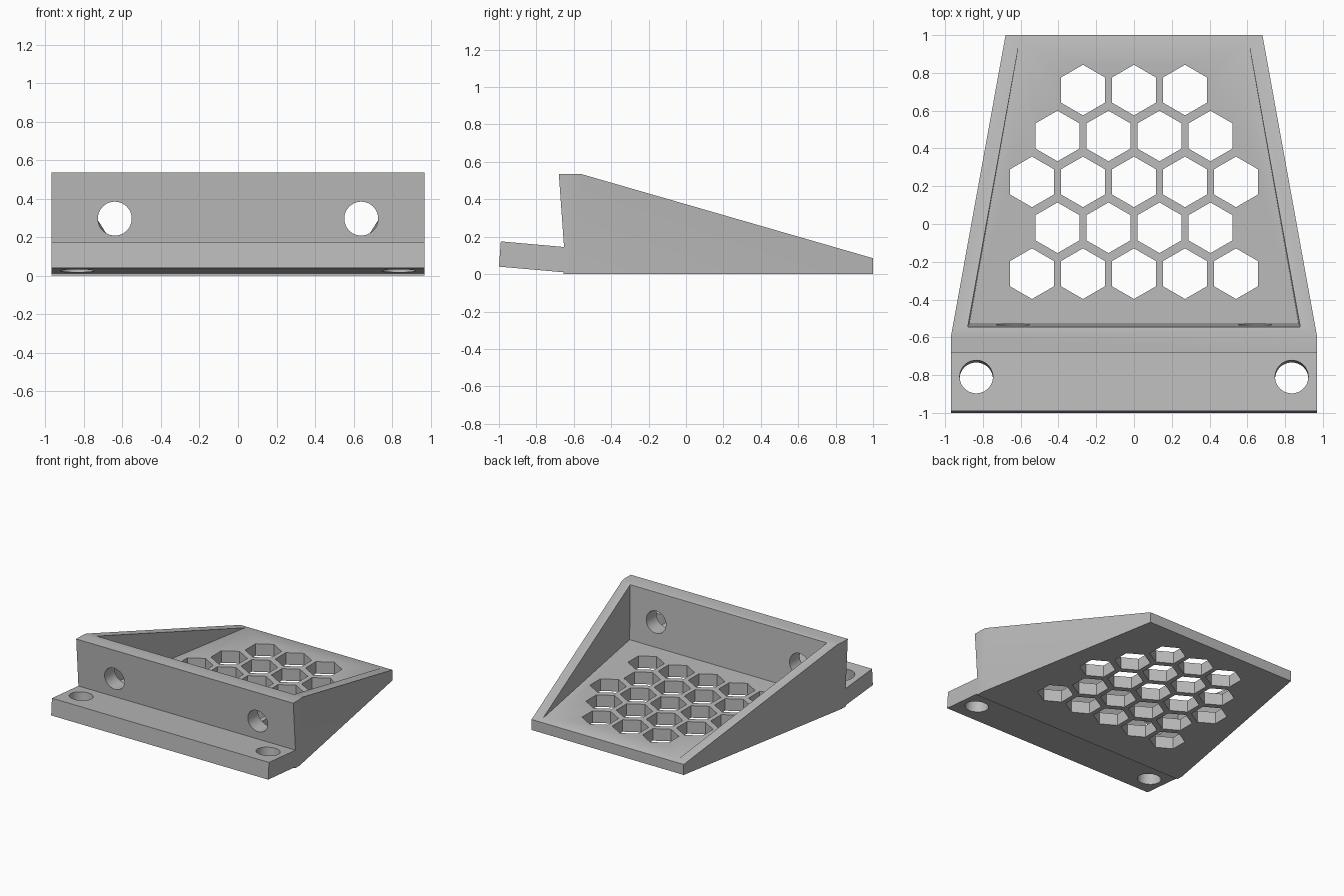
import bpy, bmesh
from math import radians, pi
from mathutils import Matrix, Vector

cube = bpy.data.objects.get("Cube")
if cube:
    bpy.data.objects.remove(cube, do_unlink=True)

grey = bpy.data.materials.new("plain grey")
grey.use_nodes = True
colour = (0.5, 0.5, 0.5, 1)
grey.diffuse_color = colour
bsdf = grey.node_tree.nodes["Principled BSDF"]
bsdf.inputs["Base Color"].default_value = colour
bsdf.inputs["Roughness"].default_value = 0.7


def make_object(name, bm):
    bmesh.ops.recalc_face_normals(bm, faces=bm.faces)
    mesh = bpy.data.meshes.new(name)
    bm.to_mesh(mesh)
    bm.free()
    mesh.materials.append(grey)
    ob = bpy.data.objects.new(name, mesh)
    bpy.context.collection.objects.link(ob)
    return ob


def loft(bm, lower, upper):
    """Close a solid between two matching loops."""
    a = [bm.verts.new(p) for p in lower]
    b = [bm.verts.new(p) for p in upper]
    bm.faces.new(a)
    bm.faces.new(b)
    for i in range(len(a)):
        j = (i + 1) % len(a)
        bm.faces.new((a[i], a[j], b[j], b[i]))


def prism(bm, centre, radius, depth, sides, turn):
    """Add a round or many-sided column."""
    bmesh.ops.create_cone(bm, cap_ends=True, segments=sides, radius1=radius,
                          radius2=radius, depth=depth,
                          matrix=Matrix.Translation(centre) @ turn)


def cut(target, cutter):
    cutter.hide_render = True
    mod = target.modifiers.new("cut", 'BOOLEAN')
    mod.operation = 'DIFFERENCE'
    mod.solver = 'EXACT'
    mod.object = cutter
    bpy.ops.object.select_all(action='DESELECT')
    bpy.context.view_layer.objects.active = target
    target.select_set(True)
    bpy.ops.object.modifier_apply(modifier=mod.name)
    bpy.data.objects.remove(cutter, do_unlink=True)


# Bracket body: side profile with tilted flange, leaning wall and sloped sides
profile = [(-1, 0.04), (-0.655, 0.01), (-0.655, 0), (1, 0), (1, 0.085),
           (-0.56, 0.535), (-0.68, 0.535), (-0.652, 0.145), (-0.99, 0.175)]
bm = bmesh.new()
loft(bm, [(-0.97, y, z) for y, z in profile], [(0.97, y, z) for y, z in profile])
for side in (-1, 1):
    geom = bm.verts[:] + bm.edges[:] + bm.faces[:]
    cutout = bmesh.ops.bisect_plane(bm, geom=geom, plane_co=(side * 0.97, -0.6, 0),
                                    plane_no=Vector((side * 1.6, 0.29, 0)),
                                    clear_outer=True)
    edges = [e for e in cutout["geom_cut"] if isinstance(e, bmesh.types.BMEdge)]
    bmesh.ops.holes_fill(bm, edges=[e for e in edges if e.is_boundary])
body = make_object("bracket_body", bm)

# Tray pocket, open at the back
bm = bmesh.new()
loops = []
for z, front, wide, narrow in ((0.097, -0.523, 0.87, 0.583), (0.7, -0.553, 0.884, 0.588)):
    loops.append([(-wide, front, z), (wide, front, z), (narrow, 1.1, z), (-narrow, 1.1, z)])
loft(bm, *loops)
cut(body, make_object("pocket_cutter", bm))

# Screw holes through the wall and the flange
bm = bmesh.new()
for side in (-1, 1):
    prism(bm, (side * 0.64, -0.6, 0.296), 0.088, 0.4, 48, Matrix.Rotation(pi / 2, 4, 'X'))
    prism(bm, (side * 0.835, -0.815, 0.09), 0.088, 0.3, 48, Matrix.Rotation(radians(-5), 4, 'X'))
cut(body, make_object("screw_hole_cutter", bm))

# Honeycomb openings in the floor
bm = bmesh.new()
for row, count in enumerate((5, 4, 5, 4, 3)):
    for i in range(count):
        x = (i - (count - 1) / 2) * 0.27
        prism(bm, (x, -0.263 + row * 0.243, 0.05), 0.134, 0.3, 6, Matrix.Identity(4))
cut(body, make_object("honeycomb_cutter", bm))

bpy.ops.object.shade_smooth_by_angle(angle=radians(25))
